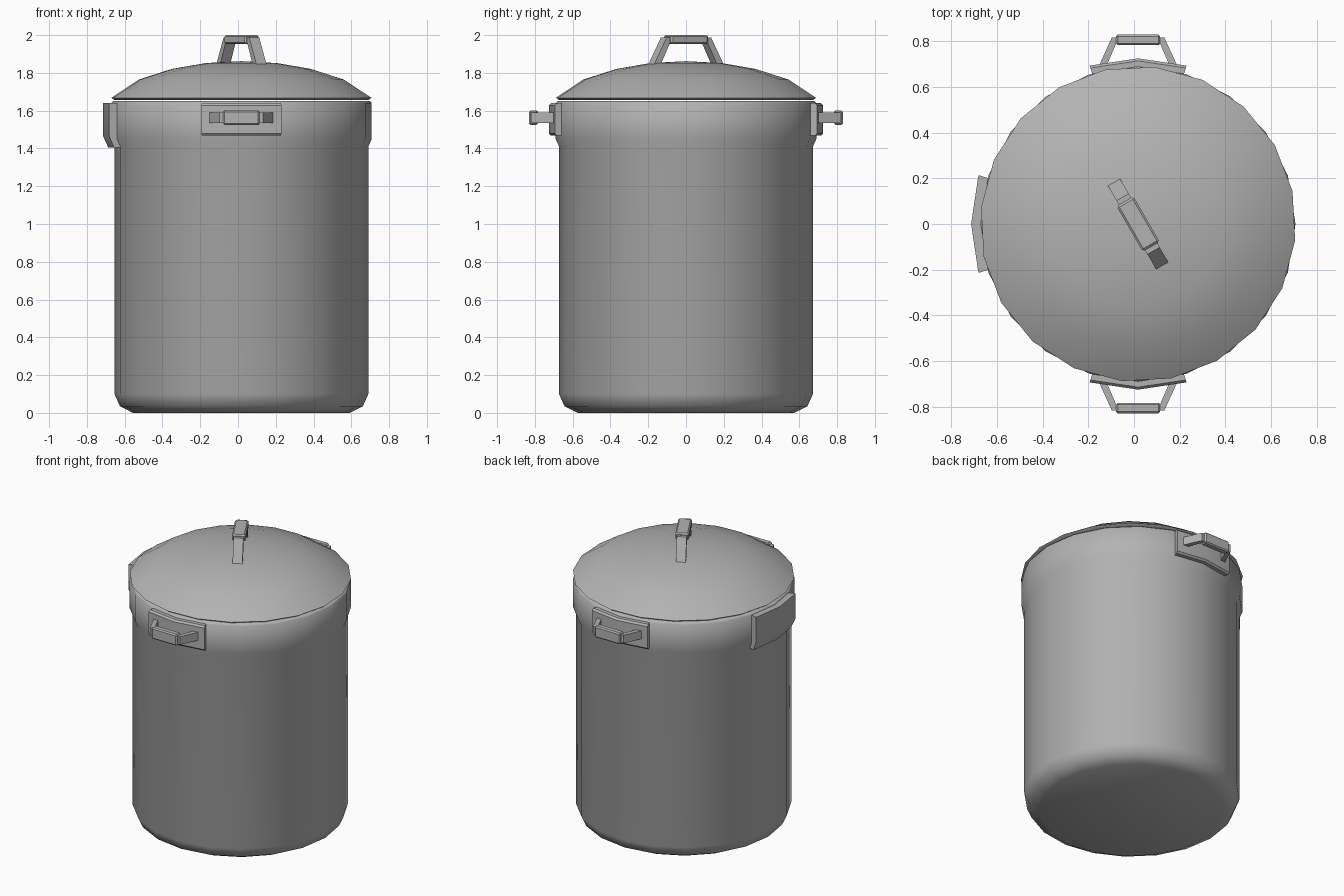
import bpy, bmesh, math
from mathutils import Matrix, Vector

cube = bpy.data.objects.get("Cube")
if cube:
    bpy.data.objects.remove(cube, do_unlink=True)

CX = 0.018      # axis of the bin
SIDES = 20

metal = bpy.data.materials.new("grey_metal")
metal.use_nodes = True
grey = (0.45, 0.45, 0.45, 1)
metal.diffuse_color = grey
metal.node_tree.nodes["Principled BSDF"].inputs["Base Color"].default_value = grey


def finish(name, bm, matrix, angle):
    """Turn a bmesh into a shaded object with the matrix baked in."""
    bmesh.ops.remove_doubles(bm, verts=bm.verts, dist=1e-5)
    bm.transform(Matrix.Translation((CX, 0, 0)) @ matrix)
    bmesh.ops.recalc_face_normals(bm, faces=bm.faces)
    mesh = bpy.data.meshes.new(name)
    bm.to_mesh(mesh)
    bm.free()
    mesh.materials.append(metal)
    obj = bpy.data.objects.new(name, mesh)
    bpy.context.collection.objects.link(obj)
    bpy.ops.object.select_all(action="DESELECT")
    obj.select_set(True)
    bpy.context.view_layer.objects.active = obj
    bpy.ops.object.shade_smooth_by_angle(angle=math.radians(angle))
    return obj


def lathe(name, profile, turn=0):
    """Spin an (r, z) profile that starts and ends on the axis."""
    bm = bmesh.new()
    verts = [bm.verts.new((r, 0, z)) for r, z in profile]
    edges = [bm.edges.new(pair) for pair in zip(verts, verts[1:])]
    bmesh.ops.spin(bm, geom=verts + edges, axis=(0, 0, 1), cent=(0, 0, 0),
                   angle=math.tau, steps=SIDES)
    bmesh.ops.remove_doubles(bm, verts=bm.verts, dist=1e-4)
    return finish(name, bm, Matrix.Rotation(math.radians(turn), 4, "Z"), 50)


def curved_plate(name, profile, turn):
    """Sweep a closed (r, z) section over two facets of the bin wall."""
    bm = bmesh.new()
    rings = []
    for a in (-17, 0, 17):
        c, s = math.cos(math.radians(a)), math.sin(math.radians(a))
        rings.append([bm.verts.new((r * c, r * s, z)) for r, z in profile])
    n = len(profile)
    for r0, r1 in zip(rings, rings[1:]):
        for i in range(n):
            j = (i + 1) % n
            bm.faces.new((r0[i], r0[j], r1[j], r1[i]))
    bm.faces.new(rings[0])
    bm.faces.new(rings[-1])
    return finish(name, bm, Matrix.Rotation(math.radians(turn), 4, "Z"), 25)


def handle(name, matrix):
    """Bent strap with a thicker grip; local x along, y across, z outwards."""
    half = [(0.187, 0), (0.115, 0.158), (-0.115, 0.158), (-0.187, 0),
            (-0.152, 0), (-0.096, 0.132), (0.096, 0.132), (0.152, 0)]
    bm = bmesh.new()
    sides = [[bm.verts.new((u, w, h)) for u, h in half] for w in (-0.028, 0.028)]
    for side in sides:
        for quad in ((0, 1, 6, 7), (1, 2, 5, 6), (2, 3, 4, 5)):
            bm.faces.new([side[i] for i in quad])
    for i in range(8):
        j = (i + 1) % 8
        bm.faces.new((sides[0][i], sides[0][j], sides[1][j], sides[1][i]))
    finish(name + "_strap", bm, matrix, 20)

    bm = bmesh.new()
    bmesh.ops.create_cube(bm, size=1, matrix=Matrix.Translation((0, 0, 0.147))
                          @ Matrix.Diagonal((0.194, 0.078, 0.046, 1)))
    bmesh.ops.bevel(bm, geom=list(bm.edges), offset=0.008, segments=1, affect="EDGES")
    finish(name + "_grip", bm, matrix, 20)


# Bin body with rounded foot and flared collar
lathe("body", [(0, 0), (0.574, 0), (0.643, 0.035), (0.672, 0.1), (0.672, 1.41),
               (0.69, 1.45), (0.69, 1.64), (0.68, 1.65), (0, 1.65)])

# Domed lid, turned with its handle
lathe("lid", [(0, 1.656), (0.675, 1.656), (0.692, 1.668), (0.545, 1.765), (0.37, 1.821),
              (0.19, 1.852), (0, 1.862)], turn=-60)

# Lid handle
handle("lid_handle", Matrix.Translation((0, 0, 1.83))
       @ Matrix.Rotation(math.radians(-60), 4, "Z")
       @ Matrix.Diagonal((1.18, 1.1, 1, 1)))

# Front and back carrying handles on bevelled plates
mount = [(0.65, 1.468), (0.715, 1.468), (0.726, 1.48), (0.726, 1.628),
         (0.715, 1.64), (0.65, 1.64)]
for name, turn in (("front", -90), ("back", 90)):
    curved_plate(name + "_handle_plate", mount, turn)
    out = Vector((0, math.sin(math.radians(turn)), 0))
    basis = Matrix((Vector((1, 0, 0)), Vector((0, 0, 1)), out)).transposed().to_4x4()
    handle(name + "_handle", Matrix.Translation(out * 0.66 + Vector((0, 0, 1.563))) @ basis)

# Plain plate wrapped over the collar on the right side
curved_plate("side_plate", [(0.655, 1.405), (0.705, 1.405), (0.732, 1.465),
                            (0.732, 1.64), (0.655, 1.64)], 180)
